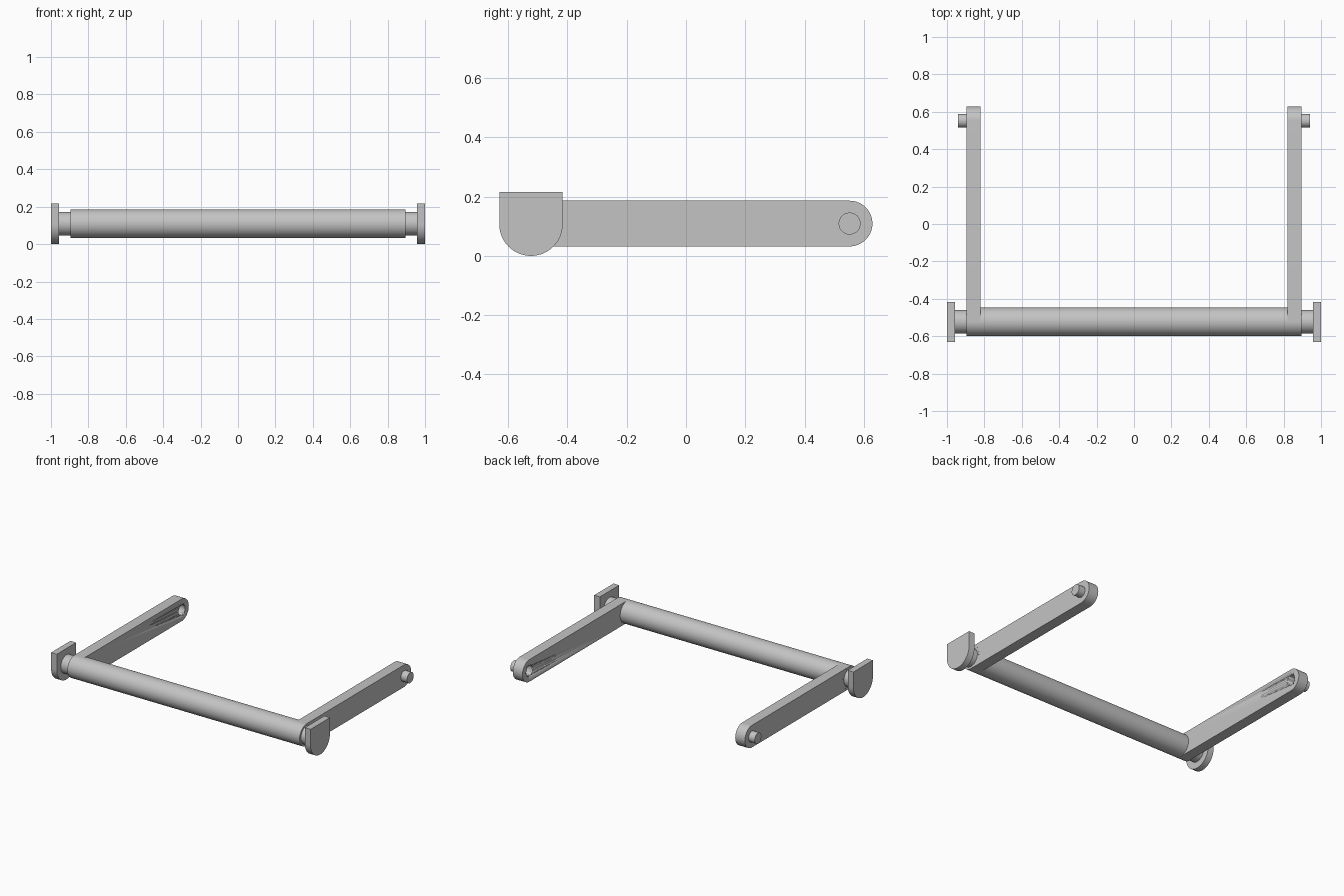
import bpy
import bmesh
from math import sin, cos, pi

if "Cube" in bpy.data.objects:
    bpy.data.objects.remove(bpy.data.objects["Cube"])

# Single painted-metal colour
grey = bpy.data.materials.new("light grey metal")
grey.use_nodes = True
colour = (0.55, 0.55, 0.55, 1)
grey.diffuse_color = colour
grey.node_tree.nodes["Principled BSDF"].inputs["Base Color"].default_value = colour

AXIS_Y, PIN_Y, MID_Z = -0.523, 0.552, 0.109
BAR_R, ARM_IN, ARM_OUT = 0.077, 0.82, 0.895


def arc(y, z, r, start, end, steps):
    """Points of an arc in the side plane."""
    angles = [start + (end - start) * i / steps for i in range(steps + 1)]
    return [(y + r * cos(a), z + r * sin(a)) for a in angles]


def circle(y, r):
    return arc(y, MID_Z, r, 0, 2 * pi, 64)[:-1]


def extrude(name, profile, x0, x1):
    """Solid made by sweeping a side profile along x."""
    bm = bmesh.new()
    face = bm.faces.new([bm.verts.new((x0, y, z)) for y, z in profile])
    top = bmesh.ops.extrude_face_region(bm, geom=[face])["geom"]
    moved = [v for v in top if isinstance(v, bmesh.types.BMVert)]
    bmesh.ops.translate(bm, verts=moved, vec=(x1 - x0, 0, 0))
    bmesh.ops.recalc_face_normals(bm, faces=bm.faces)
    mesh = bpy.data.meshes.new(name)
    bm.to_mesh(mesh)
    bm.free()
    mesh.materials.append(grey)
    obj = bpy.data.objects.new(name, mesh)
    bpy.context.collection.objects.link(obj)
    bpy.ops.object.select_all(action="DESELECT")
    obj.select_set(True)
    bpy.context.view_layer.objects.active = obj
    bpy.ops.object.shade_smooth_by_angle(angle=pi / 6)
    return obj


# Cross bar
extrude("cross_bar", circle(AXIS_Y, BAR_R), -ARM_OUT, ARM_OUT)

# Side profiles: rounded arm and D-shaped end plate
arm_shape = [(AXIS_Y, MID_Z + BAR_R), (AXIS_Y, MID_Z - BAR_R)]
arm_shape += arc(PIN_Y, MID_Z, BAR_R, -pi / 2, pi / 2, 32)
plate_shape = arc(AXIS_Y, 0.107, 0.107, pi, 2 * pi, 32)
plate_shape += [(AXIS_Y + 0.107, 0.216), (AXIS_Y - 0.107, 0.216)]

for side, s in (("left", 1), ("right", -1)):
    # Arm with a blind socket on its inner face
    arm = extrude(side + "_arm", arm_shape, s * ARM_IN, s * (ARM_OUT - 0.0005))
    cutter = extrude(side + "_socket_cutter", circle(PIN_Y, 0.036),
                     s * (ARM_IN - 0.05), s * (ARM_OUT - 0.005))
    cutter.hide_render = True
    cutter.hide_set(True)
    cut = arm.modifiers.new("socket", "BOOLEAN")
    cut.operation = "DIFFERENCE"
    cut.solver = "EXACT"
    cut.object = cutter

    # Outer pin, bar journal and end plate
    extrude(side + "_pin", circle(PIN_Y, 0.037), s * (ARM_OUT - 0.002), s * 0.942)
    extrude(side + "_journal", circle(AXIS_Y, 0.063), s * 0.89, s * 0.96)
    extrude(side + "_end_plate", plate_shape, s * 0.956, s)
